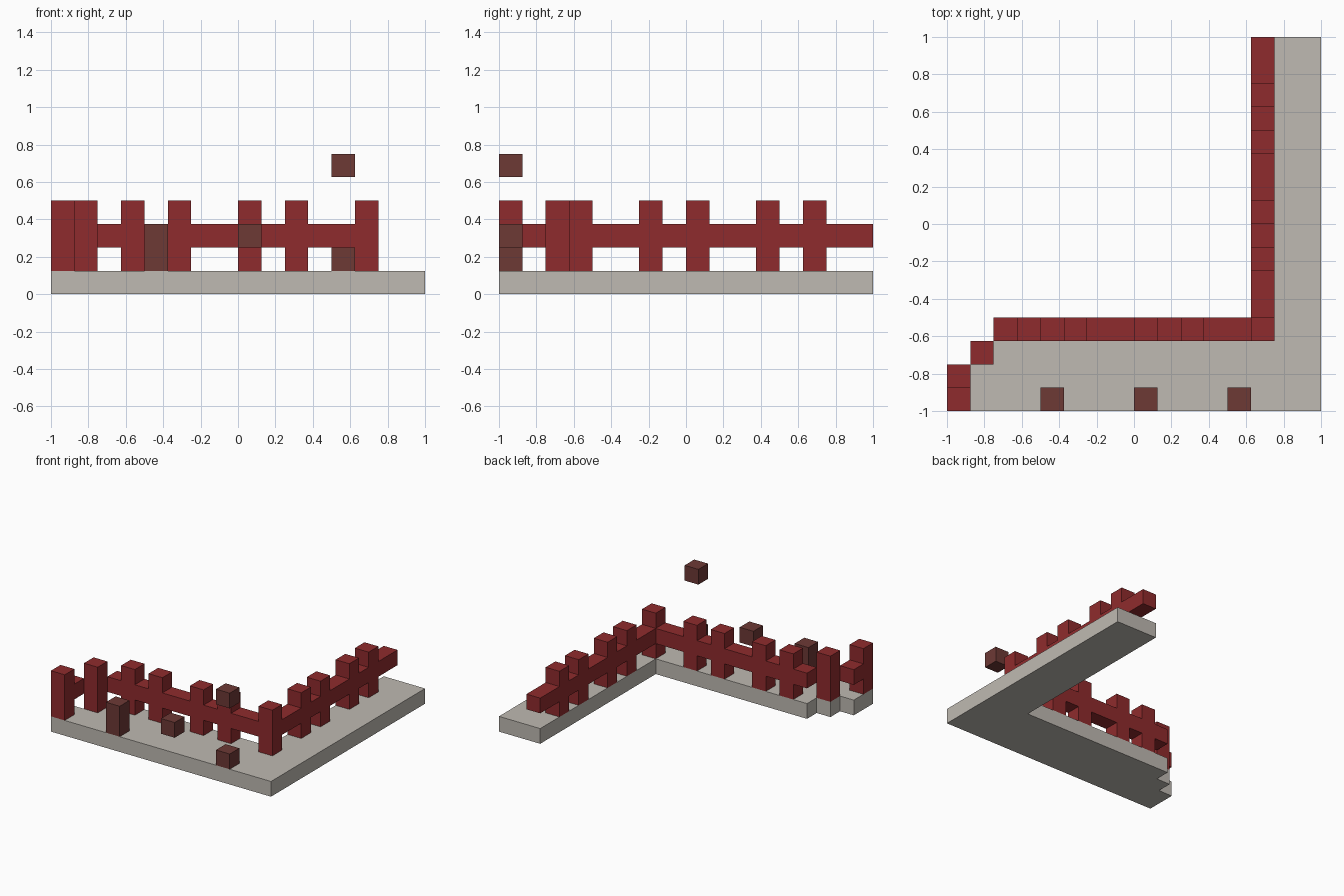
import bpy
import bmesh

U = 0.125  # one grid cell; the model spans 16 cells

if "Cube" in bpy.data.objects:
    bpy.data.objects.remove(bpy.data.objects["Cube"], do_unlink=True)


def material(name, rgb):
    mat = bpy.data.materials.new(name)
    mat.use_nodes = True
    mat.diffuse_color = (*rgb, 1)
    mat.node_tree.nodes["Principled BSDF"].inputs["Base Color"].default_value = (*rgb, 1)
    return mat


stone = material("pale stone", (0.52, 0.49, 0.445))
red = material("red paint", (0.275, 0.024, 0.026))
brown = material("brown wood", (0.153, 0.041, 0.036))


def finish(name, bm, mat):
    bmesh.ops.recalc_face_normals(bm, faces=bm.faces)
    mesh = bpy.data.meshes.new(name)
    bm.to_mesh(mesh)
    bm.free()
    mesh.materials.append(mat)
    obj = bpy.data.objects.new(name, mesh)
    bpy.context.collection.objects.link(obj)
    return obj


def box(name, cell, size, mat):
    """Box from its lowest corner and size, both in grid cells."""
    bm = bmesh.new()
    bmesh.ops.create_cube(bm, size=1)
    for v in bm.verts:
        for i in range(3):
            v.co[i] = (v.co[i] + 0.5) * size[i] + cell[i]
        v.co = ((v.co.x - 8) * U, (v.co.y - 8) * U, v.co.z * U)
    return finish(name, bm, mat)


def post(x, y):
    box("fence_post", (x, y, 1), (1, 1, 3), red)


def rails(stops, place, size):
    """Rails filling the gaps between neighbouring posts."""
    for a, b in zip(stops, stops[1:]):
        if b - a > 1:
            box("fence_rail", place(a + 1), size(b - a - 1), red)


# L-shaped floor slab with a stepped outer end
outline = [(0, 0), (16, 0), (16, 16), (13, 16), (13, 4),
           (2, 4), (2, 3), (1, 3), (1, 2), (0, 2)]
bm = bmesh.new()
face = bm.faces.new([bm.verts.new(((x - 8) * U, (y - 8) * U, 0)) for x, y in outline])
top = bmesh.ops.extrude_face_region(bm, geom=[face])["geom"]
bmesh.ops.translate(bm, vec=(0, 0, U),
                    verts=[v for v in top if isinstance(v, bmesh.types.BMVert)])
finish("floor_slab", bm, stone)

# Front run of the fence
front_posts = [3, 5, 8, 10, 13]
for x in front_posts:
    post(x, 3)
rails([1] + front_posts, lambda x: (x, 3, 2), lambda n: (n, 1, 1))

# Side run of the fence, its rail reaching past the last post
side_posts = [6, 8, 11, 13]
for y in side_posts:
    post(13, y)
rails([3] + side_posts + [16], lambda y: (13, y, 2), lambda n: (1, n, 1))

# Stepped end of the fence
post(0, 0)
post(1, 2)
box("end_rail", (0, 1, 2), (1, 1, 1), red)

# Brown blocks along the front edge, some of them floating
box("tall_block", (4, 0, 1), (1, 1, 2), brown)
box("middle_block", (8, 0, 2), (1, 1, 1), brown)
box("low_block", (12, 0, 1), (1, 1, 1), brown)
box("high_block", (12, 0, 5), (1, 1, 1), brown)
